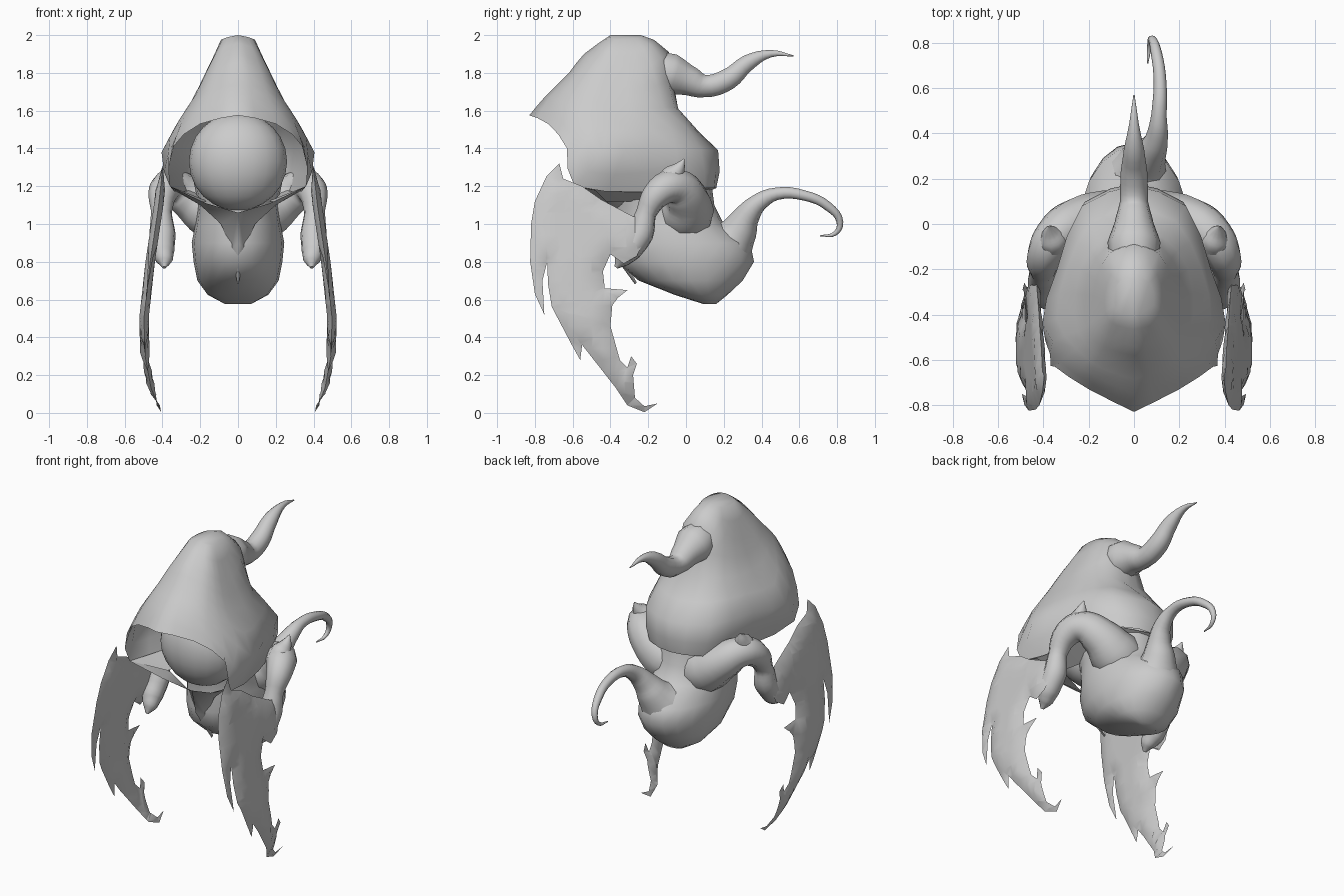
import bpy, bmesh, math
from mathutils import Vector
from mathutils.geometry import intersect_point_line

if "Cube" in bpy.data.objects:
    bpy.data.objects.remove(bpy.data.objects["Cube"])


def finish(ob, mirror=False, angle=60):
    if mirror:
        m = ob.modifiers.new("Mirror", 'MIRROR')
        m.merge_threshold = 0.002
    bpy.ops.object.select_all(action='DESELECT')
    ob.select_set(True)
    bpy.context.view_layer.objects.active = ob
    bpy.ops.object.shade_smooth_by_angle(angle=math.radians(angle))
    return ob


def from_bmesh(name, bm):
    bmesh.ops.remove_doubles(bm, verts=bm.verts, dist=0.0005)
    bmesh.ops.recalc_face_normals(bm, faces=bm.faces)
    me = bpy.data.meshes.new(name)
    bm.to_mesh(me)
    bm.free()
    ob = bpy.data.objects.new(name, me)
    bpy.context.collection.objects.link(ob)
    return ob


def refine(pts):
    """Insert a spline midpoint between neighbouring points."""
    p = [Vector(q) for q in pts]
    out = [p[0]]
    for i in range(len(p) - 1):
        a, d = p[max(i - 1, 0)], p[min(i + 2, len(p) - 1)]
        out += [(9 * (p[i] + p[i + 1]) - a - d) / 16, p[i + 1]]
    return out


def grid(name, cols, cap=False, smooth=False):
    """Skin a list of point columns into quads and mirror them."""
    if smooth:
        rows = [refine(r) for r in zip(*[refine(c) for c in cols])]
        cols = list(zip(*rows))
    bm = bmesh.new()
    vs = [[bm.verts.new(p) for p in c] for c in cols]
    for a, b in zip(vs, vs[1:]):
        for j in range(len(a) - 1):
            bm.faces.new((a[j], b[j], b[j + 1], a[j + 1]))
    if cap:
        bm.faces.new([c[0] for c in vs])
    return finish(from_bmesh(name, bm), True)


def tube(name, pts, mirror=False):
    """Tapered smooth tube through (x, y, z, radius) points."""
    cu = bpy.data.curves.new(name, 'CURVE')
    cu.dimensions = '3D'
    cu.bevel_depth = 1
    cu.bevel_resolution = 3
    cu.resolution_u = 4
    cu.use_fill_caps = True
    sp = cu.splines.new('BEZIER')
    sp.bezier_points.add(len(pts) - 1)
    for bp, (x, y, z, r) in zip(sp.bezier_points, pts):
        bp.co = (x, y, z)
        bp.radius = r
        bp.handle_left_type = bp.handle_right_type = 'AUTO'
    ob = bpy.data.objects.new(name, cu)
    bpy.context.collection.objects.link(ob)
    bpy.ops.object.select_all(action='DESELECT')
    ob.select_set(True)
    bpy.context.view_layer.objects.active = ob
    bpy.ops.object.convert(target='MESH')
    return finish(bpy.context.object, mirror)


# Hood: half shell, columns run from the crown down, front lip to back
hood = [
    [(0, -.40, 2.0), (0, -.54, 1.90), (0, -.62, 1.80), (0, -.75, 1.67), (0, -.83, 1.575)],
    [(.05, -.40, 1.99), (.10, -.51, 1.87), (.13, -.59, 1.77), (.16, -.68, 1.66), (.20, -.73, 1.53)],
    [(.08, -.38, 1.98), (.16, -.46, 1.82), (.22, -.52, 1.69), (.29, -.58, 1.56), (.35, -.63, 1.40)],
    [(.09, -.33, 1.975), (.18, -.38, 1.78), (.26, -.41, 1.62), (.405, -.44, 1.38), (.36, -.59, 1.20)],
    [(.08, -.28, 1.98), (.17, -.25, 1.80), (.24, -.20, 1.61), (.34, -.20, 1.40), (.30, -.22, 1.17)],
    [(.05, -.24, 1.99), (.11, -.13, 1.88), (.13, -.06, 1.62), (.23, .08, 1.39), (.19, .10, 1.19)],
    [(0, -.24, 2.0), (0, -.09, 1.91), (0, -.04, 1.60), (0, .17, 1.39), (0, .16, 1.19)],
]
grid("hood", hood, cap=True, smooth=True)

# Underside of the hood, closing onto the neck
inner = [(.20, -.43, 1.12), (.16, -.25, 1.12), (.12, .03, 1.15), (0, .06, 1.15)]
grid("hood_underside", [[c[-1], p] for c, p in zip(hood[3:], inner)])

# Collar below the opening, its long point lying on the chest
collar_top = [(.36, -.59, 1.20), (.17, -.52, 1.11), (0, -.47, 1.06), (0, -.43, .90), (0, -.27, .68)]
collar_low = [(.34, -.48, 1.18), (.20, -.40, 1.10), (.09, -.37, 1.0), (.035, -.37, .87), (.005, -.26, .69)]
grid("collar", [[a, b] for a, b in zip(collar_top, collar_low)])

# Curled tip at the back of the hood
tube("hood_tip", [(0, -.24, 1.83, .10), (0, -.08, 1.79, .117), (0, .01, 1.76, .085), (0, .10, 1.73, .062),
                  (0, .22, 1.765, .06), (0, .33, 1.855, .045), (0, .45, 1.902, .02), (0, .57, 1.89, .003)])

# Face inside the hood
bm = bmesh.new()
bmesh.ops.create_uvsphere(bm, u_segments=20, v_segments=12, radius=1)
for v in bm.verts:
    v.co = Vector((v.co.x * .26, v.co.y * .2 - .37, v.co.z * .26 + 1.33))
finish(from_bmesh("face", bm))

# Torso: rings of height, front y, back y, half width
rings = [(.577, .09, .16, .07), (.625, -.06, .22, .16), (.70, -.25, .30, .215), (.80, -.37, .36, .235),
         (.90, -.39, .34, .245), (1.0, -.38, .20, .225), (1.1, -.39, .15, .21), (1.25, -.42, .13, .24)]
N = 20
bm = bmesh.new()
loops = []
for z, y0, y1, w in rings:
    loops.append([bm.verts.new((w * math.cos(t), (y0 + y1) / 2 + (y1 - y0) / 2 * math.sin(t), z))
                  for t in (2 * math.pi * i / N for i in range(N))])
for a, b in zip(loops, loops[1:]):
    for i in range(N):
        k = (i + 1) % N
        bm.faces.new((a[i], a[k], b[k], b[i]))
bm.faces.new(loops[0])
bm.faces.new(loops[-1])
finish(from_bmesh("torso", bm))

# Tail, curling to one side
tube("tail", [(0, .10, .80, .20), (.015, .20, .87, .16), (.04, .27, .95, .105), (.075, .32, 1.04, .07),
              (.10, .38, 1.11, .05), (.11, .48, 1.16, .034), (.115, .63, 1.15, .028), (.10, .75, 1.095, .025),
              (.08, .815, 1.01, .018), (.07, .79, .95, .012), (.06, .71, .937, .003)])

# Arms with a spiked elbow
tube("arm", [(.03, -.02, 1.03, .15), (.15, 0, 1.07, .15), (.26, 0, 1.14, .115), (.35, -.06, 1.2, .093),
             (.395, -.14, 1.17, .08), (.405, -.21, 1.06, .055), (.40, -.24, .95, .07), (.40, -.30, .86, .065),
             (.39, -.34, .81, .045), (.39, -.37, .77, .01)], True)
tube("elbow_spike", [(.35, -.10, 1.2, .07), (.36, -.065, 1.26, .062), (.37, -.035, 1.3, .032),
                     (.375, -.01, 1.345, .003)], True)

# Ragged blade wings: (y, z) outline, bent outwards along the height
outline = [(-.67, 1.32), (-.65, 1.24), (-.55, 1.20), (-.45, 1.13), (-.28, 1.04), (-.24, 1.04), (-.22, .92),
           (-.26, .83), (-.33, .79), (-.40, .84), (-.44, .75), (-.43, .66), (-.31, .65), (-.36, .61), (-.39, .57),
           (-.40, .46), (-.35, .28), (-.31, .24), (-.29, .30), (-.26, .26), (-.28, .20), (-.27, .08),
           (-.22, .035), (-.15, .05), (-.22, .004), (-.31, .04), (-.37, .13), (-.55, .36), (-.56, .28),
           (-.61, .37), (-.71, .56), (-.73, .68), (-.735, .80), (-.76, .70), (-.75, .52), (-.80, .63),
           (-.825, .80), (-.82, 1.0), (-.80, 1.12), (-.74, 1.25)]
bend = [(0, .405), (.13, .46), (.3, .492), (.5, .498), (.8, .465), (1.1, .42), (1.33, .395)]


def bend_x(z):
    for (z0, x0), (z1, x1) in zip(bend, bend[1:]):
        if z <= z1:
            return x0 + (x1 - x0) * (z - z0) / (z1 - z0)
    return bend[-1][1]


def edge_distance(p):
    best = 9
    for a, b in zip(outline, outline[1:] + outline[:1]):
        a, b = Vector((0, *a)), Vector((0, *b))
        q, t = intersect_point_line(p, a, b)
        q = a.lerp(b, min(max(t, 0), 1))
        best = min(best, (p - q).length)
    return best


bm = bmesh.new()
bm.faces.new([bm.verts.new((0, y, z)) for y, z in outline])
bm.normal_update()
bmesh.ops.triangulate(bm, faces=bm.faces[:])
cuts = [((0, 0, .04 + i * .06), (0, 0, 1)) for i in range(21)]
cuts += [((0, -.8 + i * .06, 0), (0, 1, 0)) for i in range(11)]
for co, no in cuts:
    bmesh.ops.bisect_plane(bm, geom=bm.verts[:] + bm.edges[:] + bm.faces[:], plane_co=co, plane_no=no)
# Two skins, thick in the middle and sharp at the edge
copy = bmesh.ops.duplicate(bm, geom=bm.verts[:] + bm.edges[:] + bm.faces[:])["geom"]
back = {g for g in copy if isinstance(g, bmesh.types.BMVert)}
for v in bm.verts:
    t = min(.025, .45 * edge_distance(v.co))
    v.co.x = bend_x(v.co.z) + (-t if v in back else t)
finish(from_bmesh("blade_wing", bm), True, 80)
